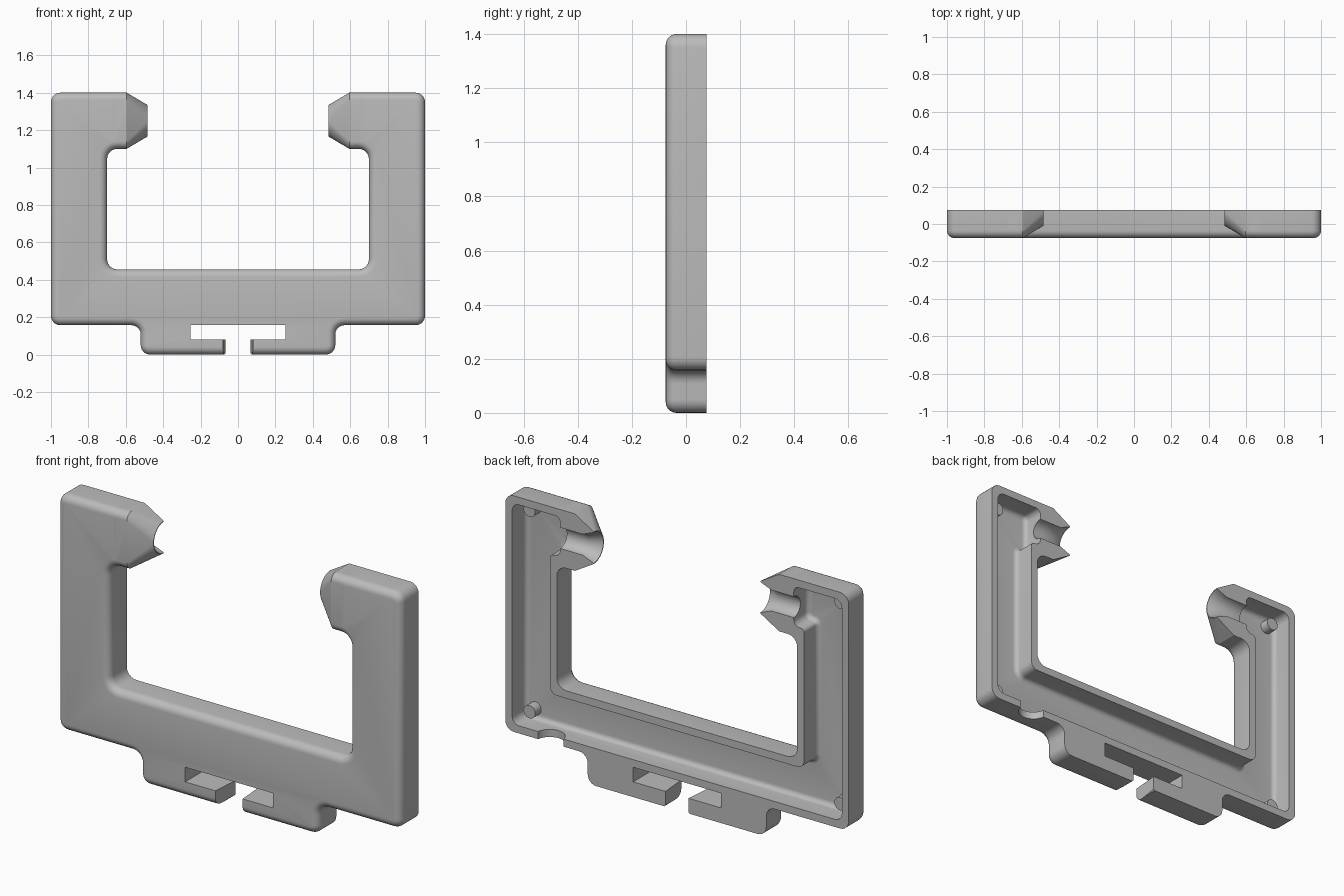
import bpy, bmesh
from math import sin, cos, pi
from mathutils import Vector

if "Cube" in bpy.data.objects:
    bpy.data.objects.remove(bpy.data.objects["Cube"], do_unlink=True)

grey = bpy.data.materials.new("plain grey")
grey.use_nodes = True
grey.diffuse_color = (0.5, 0.5, 0.5, 1)
grey.node_tree.nodes["Principled BSDF"].inputs["Base Color"].default_value = (0.5, 0.5, 0.5, 1)

BACK, FRONT, ROUND = 0.075, -0.075, 0.04
HOOK_Z = 1.25


def make_object(name, bm):
    bmesh.ops.recalc_face_normals(bm, faces=bm.faces)
    mesh = bpy.data.meshes.new(name)
    bm.to_mesh(mesh)
    bm.free()
    mesh.materials.append(grey)
    obj = bpy.data.objects.new(name, mesh)
    bpy.context.collection.objects.link(obj)
    return obj


def hull(name, points):
    bm = bmesh.new()
    for p in points:
        bm.verts.new(p)
    bmesh.ops.convex_hull(bm, input=bm.verts)
    bmesh.ops.delete(bm, geom=[v for v in bm.verts if not v.link_faces], context='VERTS')
    bmesh.ops.dissolve_limit(bm, angle_limit=0.002, verts=bm.verts, edges=bm.edges)
    return make_object(name, bm)


def box(name, x, y, z):
    return hull(name, [(a, b, c) for a in x for b in y for c in z])


def outline(corners, inset, steps=6):
    """Inset a right-angled outline and round its corners."""
    pts = [Vector((x, z)) for x, z, r in corners]
    result = []
    for i, p in enumerate(pts):
        u = (p - pts[i - 1]).normalized()
        v = (pts[(i + 1) % len(pts)] - p).normalized()
        p = p + inset * (Vector((-u.y, u.x)) + Vector((-v.y, v.x)))
        r = corners[i][2]
        if not r:
            result.append(p)
            continue
        r = max(0.002, r - inset if u.cross(v) > 0 else r + inset)
        c = p - u * r + v * r
        for k in range(steps + 1):
            a = k / steps * pi / 2
            result.append(c - v * r * cos(a) + u * r * sin(a))
    return result


def rounded_prism(name, half, y0, y1, bevel, steps=6):
    """Extrude a mirrored outline, with a rounded edge at y0."""
    corners = half + [(-x, z, r) for x, z, r in reversed(half)]
    layers = [(bevel * (1 - sin(a)), y0 + bevel * (1 - cos(a)))
              for a in (k / steps * pi / 2 for k in range(steps + 1))] + [(0, y1)]
    bm = bmesh.new()
    rings = [[bm.verts.new((p.x, y, p.y)) for p in outline(corners, d)] for d, y in layers]
    for a, b in zip(rings, rings[1:]):
        for i in range(len(a)):
            bm.faces.new((a[i - 1], a[i], b[i], b[i - 1]))
    bm.faces.new(rings[0])
    bm.faces.new(rings[-1])
    return make_object(name, bm)


def combine(target, tool, operation):
    mod = target.modifiers.new(operation, 'BOOLEAN')
    mod.operation, mod.object, mod.solver = operation, tool, 'EXACT'
    bpy.context.view_layer.objects.active = target
    bpy.ops.object.modifier_apply(modifier=mod.name)
    bpy.data.objects.remove(tool, do_unlink=True)


def x_ring(x, r, n=32):
    return [(x, BACK + r * cos(k * 2 * pi / n), HOOK_Z + r * sin(k * 2 * pi / n)) for k in range(n)]


# Main frame with its lower tab
frame = rounded_prism("frame", [
    (0.52, 0, 0.05), (0.52, 0.157, 0.05), (1, 0.157, 0.05), (1, 1.4, 0.05),
    (0.62, 1.4, 0), (0.62, 1.1, 0), (0.7, 1.1, 0.055), (0.7, 0.455, 0.055)],
    FRONT, BACK, ROUND)

# Tapered hook ends
for s in (1, -1):
    section = [(BACK, 0.15)]
    for k in range(7):
        a = k / 6 * pi / 2
        section.append((FRONT + ROUND * (1 - sin(a)), 0.15 - ROUND * (1 - cos(a))))
    points = [(s * x, y, HOOK_Z + m * z) for x in (0.67, 0.595) for y, z in section for m in (1, -1)]
    points += [(s * 0.485, BACK - 0.085 * sin(k * pi / 16), HOOK_Z + 0.085 * cos(k * pi / 16))
               for k in range(17)]
    combine(frame, hull("hook_end", points), 'UNION')

# Hollow back
cavity = rounded_prism("cavity", [
    (0.96, 0.197, 0.04), (0.96, 1.36, 0.04), (0.68, 1.36, 0.03),
    (0.68, 1.15, 0.035), (0.74, 1.15, 0.02), (0.74, 0.415, 0.04)],
    -0.04, 0.1, 0.025)
combine(frame, cavity, 'DIFFERENCE')

# Flared channels through the hooks
for s in (1, -1):
    combine(frame, hull("channel", x_ring(s * 0.5, 0.055) + x_ring(s * 0.72, 0.055)), 'DIFFERENCE')
    combine(frame, hull("flare", x_ring(s * 0.472, 0.086) + x_ring(s * 0.55, 0.055)), 'DIFFERENCE')

# Tab slot, its gap and the eased gap edges
deep = (-0.2, 0.2)
combine(frame, box("slot", (-0.255, 0.255), deep, (0.08, 0.157)), 'DIFFERENCE')
combine(frame, hull("gap", [(s * x, y, z) for s in (1, -1) for z in (-0.1, 0.1)
                            for x, y in ((0.057, 0.2), (0.057, -0.045), (0.08, -0.08))]), 'DIFFERENCE')
combine(frame, hull("gap_corners", [(s * x, y, z) for s in (1, -1) for y in deep
                                    for x, z in ((0.083, -0.01), (0.055, 0.022))]), 'DIFFERENCE')

# Round cable notch in the lower wall
combine(frame, hull("notch", [(0.735 + 0.075 * cos(k * pi / 16), 0.085 + 0.075 * sin(k * pi / 16), z)
                              for k in range(32) for z in (0.1, 0.25)]), 'DIFFERENCE')

# Corner pins inside the hollow
parts = [frame]
for side, x in (("left", 0.905), ("right", -0.905)):
    for level, z in (("lower", 0.25), ("upper", 1.31)):
        parts.append(hull(f"{side}_{level}_pin", [
            (x + 0.034 * cos(k * pi / 12), y, z + 0.034 * sin(k * pi / 12))
            for k in range(24) for y in (-0.05, 0.01)]))

bpy.ops.object.select_all(action='DESELECT')
for obj in parts:
    obj.select_set(True)
bpy.context.view_layer.objects.active = frame
bpy.ops.object.shade_smooth_by_angle(angle=0.5)
